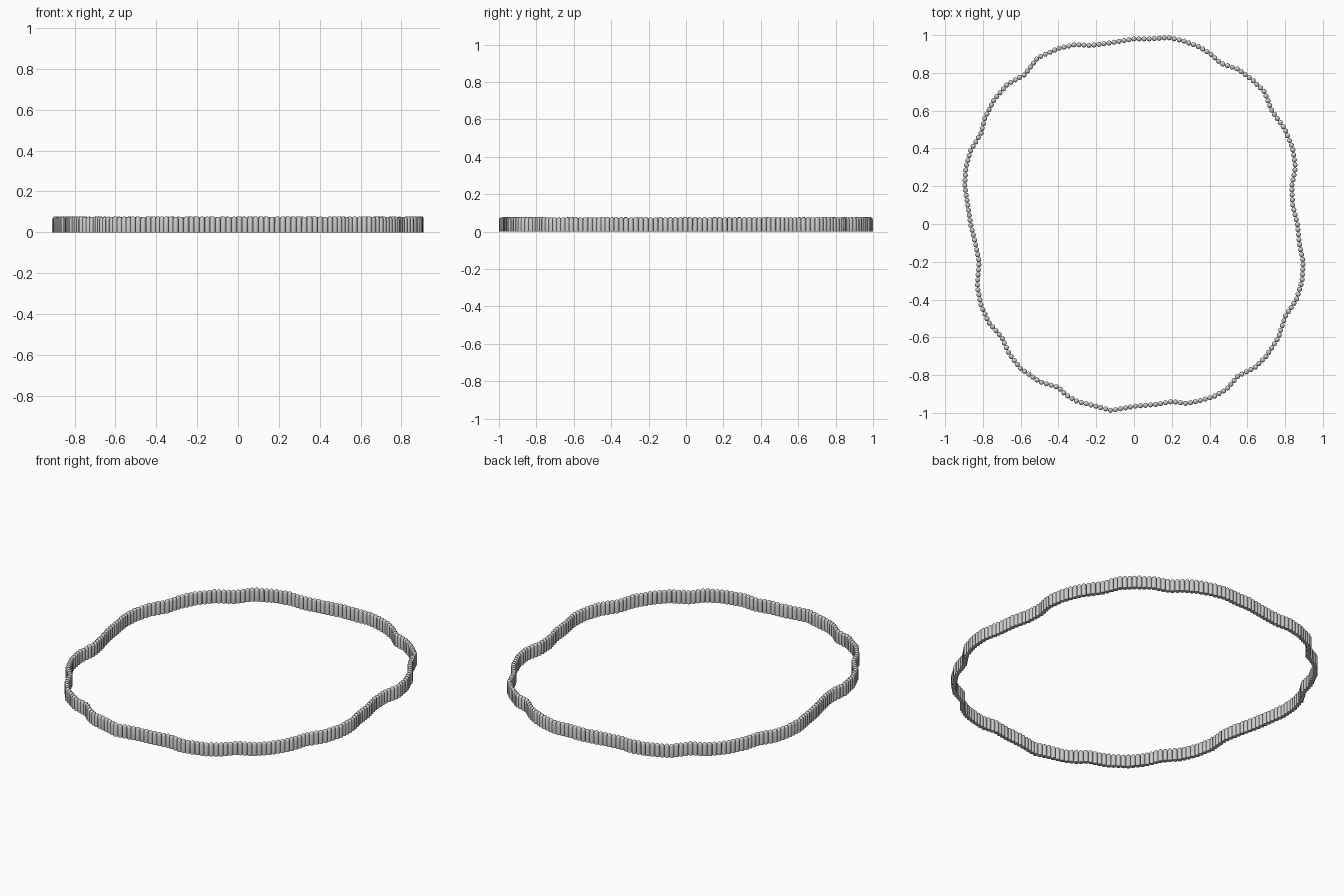
import bpy, bmesh, math, random
from mathutils import Vector

if "Cube" in bpy.data.objects:
    bpy.data.objects.remove(bpy.data.objects["Cube"])

random.seed(4)
HEIGHT, RADIUS, SIDES, COUNT = 0.078, 0.0138, 8, 228

# Wavy plan of the palisade, clockwise from the back
PLAN = [(0, .98), (.09, .98), (.18, .987), (.26, .97), (.34, .94), (.40, .905), (.46, .85),
        (.55, .82), (.63, .76), (.69, .70), (.73, .60), (.80, .50), (.84, .40), (.855, .30),
        (.835, .20), (.84, .10), (.865, 0), (.875, -.1), (.896, -.2), (.89, -.30),
        (.86, -.40), (.80, -.49), (.765, -.60), (.70, -.70), (.64, -.76), (.55, -.805),
        (.49, -.875), (.42, -.915), (.35, -.935), (.28, -.95), (.20, -.94), (.12, -.955),
        (0, -.965), (-.12, -.987), (-.2, -.965), (-.3, -.94), (-.36, -.905), (-.40, -.865),
        (-.5, -.835), (-.6, -.765), (-.66, -.69), (-.70, -.60), (-.77, -.52), (-.81, -.43),
        (-.83, -.33), (-.82, -.2), (-.84, -.1), (-.865, 0), (-.88, .1), (-.896, .2),
        (-.89, .3), (-.865, .39), (-.81, .48), (-.79, .56), (-.74, .66), (-.67, .74),
        (-.58, .79), (-.51, .88), (-.40, .93), (-.31, .95), (-.23, .945), (-.12, .96)]


def resample(points, count):
    pts = [Vector(p) for p in points]
    pts.append(pts[0])
    lengths = [(b - a).length for a, b in zip(pts, pts[1:])]
    step, out, i, start = sum(lengths) / count, [], 0, 0.0
    for k in range(count):
        d = k * step
        while d > start + lengths[i] and i < len(lengths) - 1:
            start += lengths[i]
            i += 1
        out.append(pts[i].lerp(pts[i + 1], (d - start) / lengths[i]))
    return out


def add_post(bm, centre, angle, height):
    # upright log with a rounded top
    profile = [(1, 0), (1, height - .011), (.78, height - .004), (.35, height)]
    rings = []
    for scale, z in profile:
        rings.append([bm.verts.new((
            centre.x + RADIUS * scale * math.cos(angle + math.tau * s / SIDES),
            centre.y + RADIUS * scale * math.sin(angle + math.tau * s / SIDES), z))
            for s in range(SIDES)])
    for low, high in zip(rings, rings[1:]):
        for s in range(SIDES):
            t = (s + 1) % SIDES
            bm.faces.new((low[s], low[t], high[t], high[s]))
    bm.faces.new(rings[0][::-1])
    bm.faces.new(rings[-1])


# Row of posts
bm = bmesh.new()
path = resample(PLAN, COUNT)
for i, p in enumerate(path):
    d = path[(i + 1) % COUNT] - path[i - 1]
    add_post(bm, p, math.atan2(d.y, d.x), HEIGHT - random.uniform(0, .003))
mesh = bpy.data.meshes.new("palisade_posts")
bm.to_mesh(mesh)
bm.free()
posts = bpy.data.objects.new("palisade_posts", mesh)
bpy.context.collection.objects.link(posts)
bpy.context.view_layer.objects.active = posts
posts.select_set(True)
bpy.ops.object.shade_smooth_by_angle(angle=math.radians(50))
